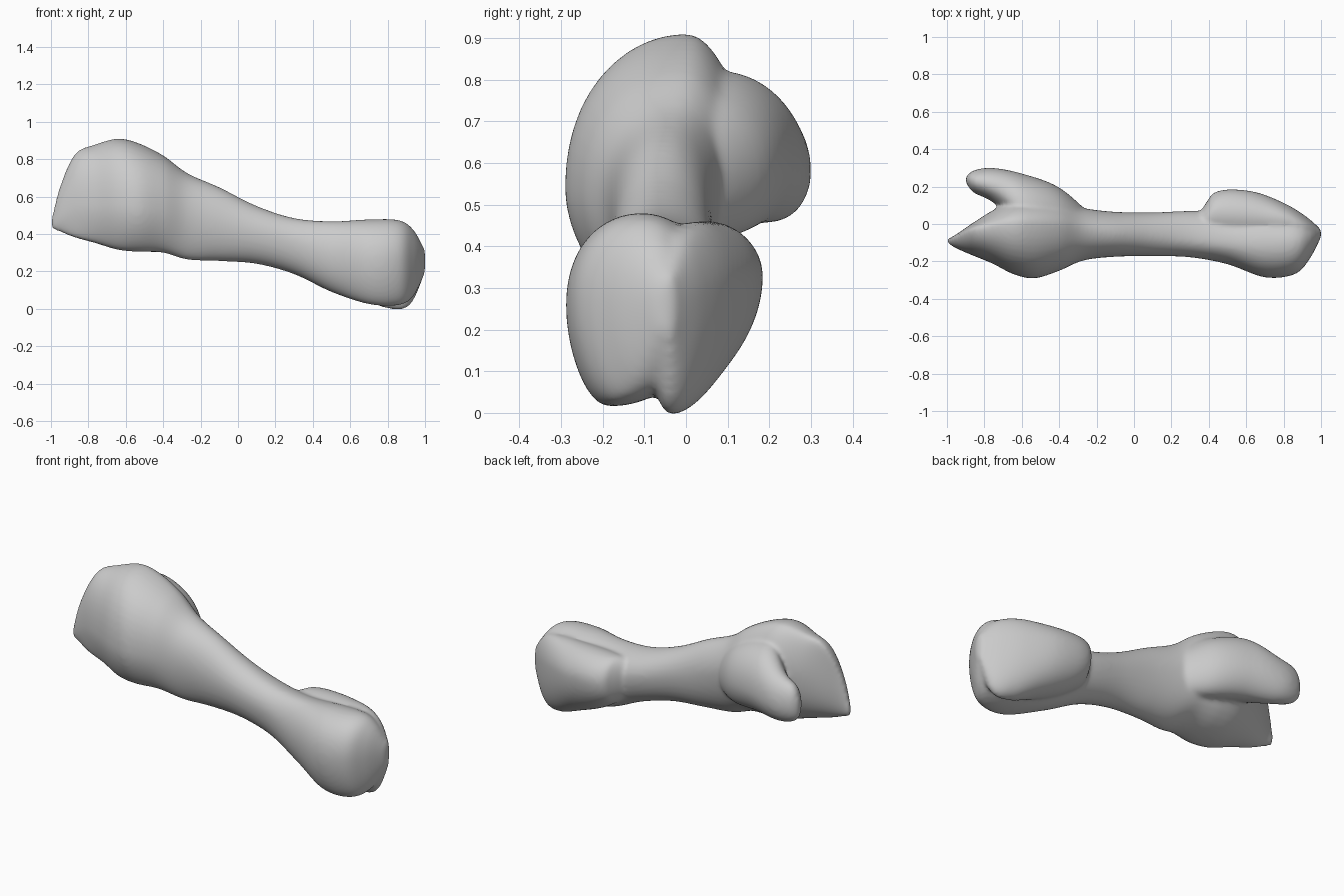
import bpy
import bmesh
from math import cos, sin, pi

if "Cube" in bpy.data.objects:
    bpy.data.objects.remove(bpy.data.objects["Cube"])

SIDES = 48
STEPS = 8

# Each station: x, y back/front limits, z limits, y of top and bottom, z of both sides
SHAFT_AND_FRONT_LOBE = [
    (-1, -.10, -.08, .43, .47, -.09, -.09, .45, .45),
    (-.95, -.13, -.055, .41, .66, -.07, -.1, .5, .55),
    (-.87, -.165, 0, .38, .83, -.03, -.12, .55, .6),
    (-.76, -.21, .07, .35, .88, -.01, -.13, .55, .65),
    (-.64, -.27, .13, .315, .91, 0, -.15, .55, .65),
    (-.53, -.29, .14, .305, .885, 0, -.15, .54, .63),
    (-.4, -.25, .12, .3, .82, -.01, -.13, .53, .62),
    (-.27, -.195, .085, .263, .725, -.03, -.1, .5, .55),
    (-.1, -.175, .065, .255, .65, -.05, -.07, .46, .48),
    (.1, -.172, .062, .24, .55, -.06, -.06, .41, .42),
    (.3, -.178, .07, .185, .485, -.08, -.06, .36, .36),
    (.5, -.215, .07, .09, .468, -.1, -.1, .29, .3),
    (.7, -.285, .08, .025, .478, -.11, -.18, .26, .3),
    (.86, -.268, .05, .02, .474, -.1, -.17, .27, .3),
    (.94, -.185, .01, .07, .42, -.08, -.11, .27, .28),
    (1, -.07, -.03, .2, .31, -.05, -.05, .26, .26),
]
BACK_LOBE = [
    (-.9, .225, .25, .53, .61, .24, .24, .57, .57),
    (-.86, .17, .285, .485, .69, .23, .23, .58, .58),
    (-.76, .12, .3, .46, .73, .2, .21, .58, .58),
    (-.6, 0, .27, .45, .82, .09, .15, .58, .6),
    (-.4, -.05, .195, .42, .76, .05, .08, .56, .58),
    (-.22, -.1, .04, .42, .62, -.03, -.03, .52, .52),
]
BACK_FLANGE = [
    (.34, -.06, .04, .24, .42, 0, 0, .33, .33),
    (.39, -.06, .12, .2, .445, .03, .02, .33, .33),
    (.43, -.07, .168, .17, .455, .05, .02, .33, .33),
    (.52, -.08, .185, .115, .46, .05, 0, .33, .33),
    (.66, -.09, .168, .055, .46, .04, -.02, .32, .32),
    (.81, -.1, .108, 0, .455, .02, -.03, .31, .31),
    (.92, -.1, .04, .02, .42, -.02, -.04, .29, .29),
    (1, -.06, -.03, .19, .32, -.04, -.04, .26, .26),
]


def blend(a, b, c, d, t):
    """Smooth curve through b and c."""
    return b + .5 * t * (c - a + t * (2*a - 5*b + 4*c - d + t * (3*(b - c) + d - a)))


def smooth_stations(rows):
    padded = [rows[0], *rows, rows[-1]]
    for i in range(len(rows) - 1):
        for step in range(STEPS):
            yield [blend(*vals, step / STEPS) for vals in zip(*padded[i:i + 4])]
    yield list(rows[-1])


def add_loft(bm, rows):
    """Closed tube whose rings are made of four quarter ellipses."""
    rings = []
    for x, y0, y1, z0, z1, y_top, y_bot, z_front, z_back in smooth_stations(rows):
        ring = []
        for k in range(SIDES):
            c, s = cos(2 * pi * k / SIDES), sin(2 * pi * k / SIDES)
            y_mid = y_top * (1 + s) / 2 + y_bot * (1 - s) / 2
            z_mid = z_back * (1 + c) / 2 + z_front * (1 - c) / 2
            y = y_mid + abs(c) * ((y1 if c > 0 else y0) - y_mid)
            z = z_mid + abs(s) * ((z1 if s > 0 else z0) - z_mid)
            ring.append(bm.verts.new((x, y, z)))
        rings.append(ring)
    for a, b in zip(rings, rings[1:]):
        for k in range(SIDES):
            n = (k + 1) % SIDES
            bm.faces.new((a[k], a[n], b[n], b[k]))
    bm.faces.new(rings[0][::-1])
    bm.faces.new(rings[-1])


# Shaft, end lobes and flange gathered in one mesh
bm = bmesh.new()
for part in (SHAFT_AND_FRONT_LOBE, BACK_LOBE, BACK_FLANGE):
    add_loft(bm, part)
bmesh.ops.recalc_face_normals(bm, faces=bm.faces)
mesh = bpy.data.meshes.new("bone")
bm.to_mesh(mesh)
bm.free()
bone = bpy.data.objects.new("bone", mesh)
bpy.context.collection.objects.link(bone)

# Grey bone colour
grey = bpy.data.materials.new("bone_grey")
grey.use_nodes = True
colour = (.6, .6, .6, 1)
grey.diffuse_color = colour
grey.node_tree.nodes["Principled BSDF"].inputs["Base Color"].default_value = colour
mesh.materials.append(grey)

# Fuse the parts into one soft skin
fuse = bone.modifiers.new("fuse", 'REMESH')
fuse.mode = 'VOXEL'
fuse.voxel_size = .011
fuse.use_smooth_shade = True
soften = bone.modifiers.new("soften", 'SMOOTH')
soften.factor = .5
soften.iterations = 10
